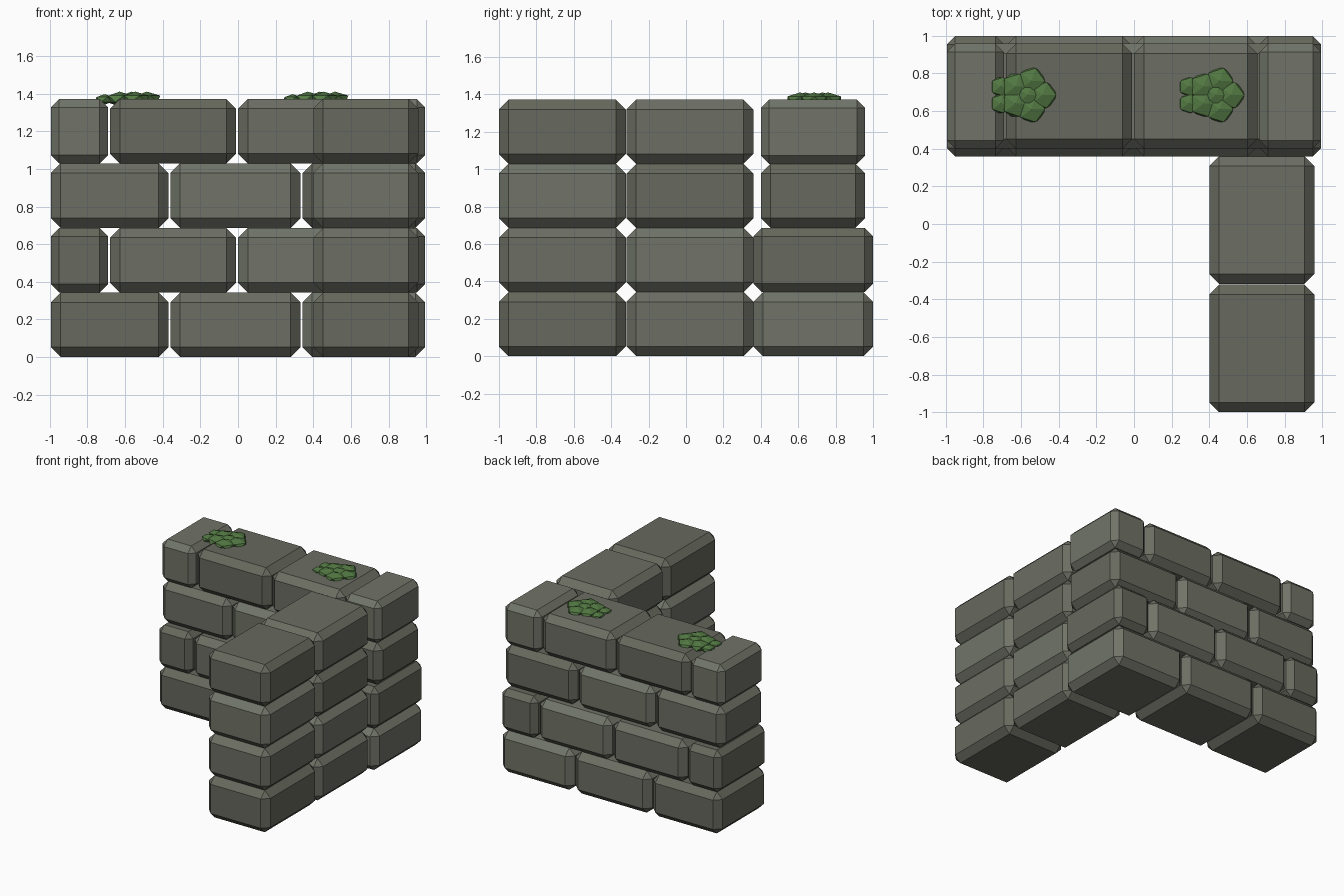
import bpy, bmesh
from mathutils import Matrix

if "Cube" in bpy.data.objects:
    bpy.data.objects.remove(bpy.data.objects["Cube"])


def material(name, r, g, b):
    m = bpy.data.materials.new(name)
    m.diffuse_color = (r, g, b, 1)
    m.use_nodes = True
    m.node_tree.nodes["Principled BSDF"].inputs["Base Color"].default_value = m.diffuse_color
    return m


STONE = [material("stone_dark", 0.135, 0.14, 0.11),
         material("stone_mid", 0.15, 0.155, 0.125),
         material("stone_light", 0.165, 0.175, 0.14)]
MOSS = material("moss_green", 0.085, 0.19, 0.055)


def finish(bm, name, mat):
    mesh = bpy.data.meshes.new(name)
    bm.to_mesh(mesh)
    bm.free()
    mesh.materials.append(mat)
    ob = bpy.data.objects.new(name, mesh)
    bpy.context.collection.objects.link(ob)


def block(name, x, y, z, tone):
    """Chamfered stone between (min, max) pairs."""
    spans = (x, y, z)
    size = [b - a for a, b in spans]
    mid = [(a + b) / 2 for a, b in spans]
    bm = bmesh.new()
    bmesh.ops.create_cube(bm, size=1, matrix=Matrix.Translation(mid) @ Matrix.Diagonal((*size, 1)))
    chamfer = 0.045 if size[0] < 0.4 else 0.052
    bmesh.ops.bevel(bm, geom=bm.edges[:], offset=chamfer, segments=1,
                    profile=0.5, affect='EDGES')
    finish(bm, name, STONE[tone % 3])


# Courses of the long wall alternate whole stones and half-stone ends
H = 0.343
WHOLE = [(-0.995, -0.37), (-0.36, 0.332), (0.342, 0.995)]
SPLIT = [(-0.995, -0.69), (-0.68, -0.01), (0.0, 0.656), (0.666, 0.995)]
for row in range(4):
    z = (row * H, (row + 1) * H)
    depth = (0.36, 1.0) if row < 2 else (0.40, 0.958)
    for i, x in enumerate(SPLIT if row % 2 else WHOLE):
        block(f"wall_stone_{row}_{i}", x, depth, z, row + i - (row > 0))
    # Return wall towards the front
    for i, y in enumerate([(-1.0, -0.322), (-0.318, 0.36)]):
        block(f"return_stone_{row}_{i}", (0.40, 0.958), y, z, row + i)

# Moss patches: rings of flattened lumps with two small ones on the left
LUMPS = [(0.09, 0, 0.08), (0.03, 0.075, 0.08), (0.03, -0.075, 0.08),
         (-0.055, 0.045, 0.08), (-0.055, -0.045, 0.08), (0.01, 0, 0.08),
         (-0.135, 0.045, 0.058), (-0.135, -0.045, 0.058)]
for n, cx in enumerate((-0.575, 0.425)):
    bm = bmesh.new()
    for dx, dy, r in LUMPS:
        zc = 1.372 if r > 0.06 else 1.369
        bmesh.ops.create_icosphere(
            bm, subdivisions=1, radius=1,
            matrix=Matrix.Translation((cx + dx, 0.685 + dy, zc)) @ Matrix.Diagonal((r, r, r * 0.48, 1)))
    finish(bm, f"moss_patch_{n}", MOSS)
